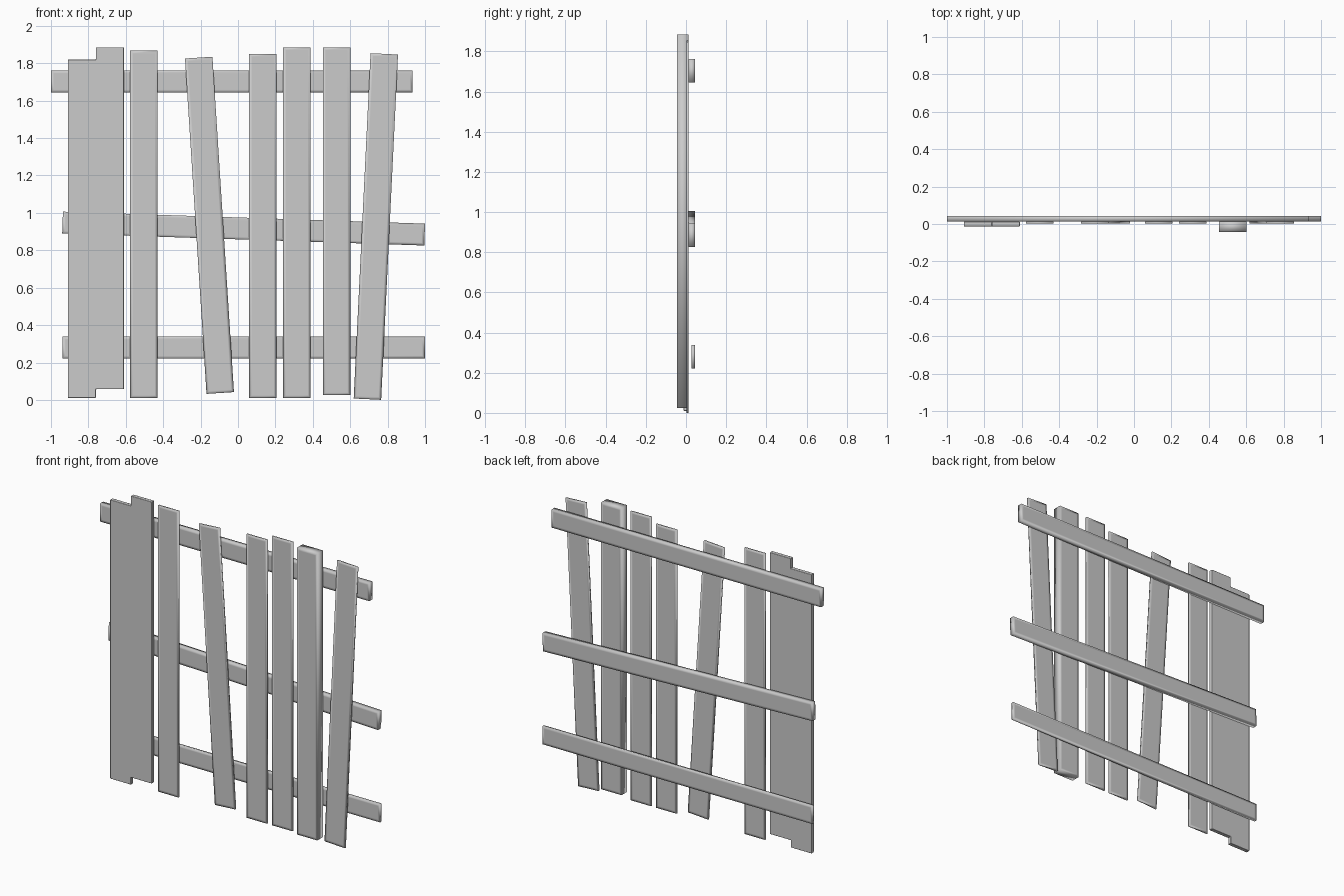
import bpy
import bmesh
from math import atan2
from mathutils import Matrix, Vector

cube = bpy.data.objects.get("Cube")
if cube:
    bpy.data.objects.remove(cube, do_unlink=True)

# One weathered grey for all the timber
GREY = (0.6, 0.6, 0.6, 1)
wood = bpy.data.materials.new("grey_wood")
wood.use_nodes = True
wood.diffuse_color = GREY
wood.node_tree.nodes["Principled BSDF"].inputs["Base Color"].default_value = GREY


def finish(name, bm):
    bmesh.ops.recalc_face_normals(bm, faces=bm.faces)
    for face in bm.faces:
        face.smooth = True
    mesh = bpy.data.meshes.new(name)
    bm.to_mesh(mesh)
    bm.free()
    mesh.materials.append(wood)
    obj = bpy.data.objects.new(name, mesh)
    bpy.context.collection.objects.link(obj)
    return obj


def board(name, start, end, width, front, back, rim=0.022):
    """Soft-edged board along a centre line in the xz plane."""
    a, b = Vector(start), Vector(end)
    mid, run = (a + b) / 2, b - a
    bm = bmesh.new()
    bmesh.ops.create_cube(bm, size=1)
    bm.normal_update()
    # Flat centre panels let the shading roll off only near the rim
    bmesh.ops.scale(bm, vec=(run.length, back - front, width), verts=bm.verts)
    broad = [f for f in bm.faces if abs(f.normal.y) > 0.9]
    bmesh.ops.inset_individual(bm, faces=broad, thickness=rim)
    place = (Matrix.Translation((mid.x, (front + back) / 2, mid.y))
             @ Matrix.Rotation(-atan2(run.y, run.x), 4, "Y"))
    bmesh.ops.transform(bm, matrix=place, verts=bm.verts)
    return finish(name, bm)


# Upright pickets: name, bottom centre, top centre, front depth
PICKETS = [
    ("picket_outer_right", (-0.503, 0.01), (-0.503, 1.867), 0.003),
    ("picket_leaning_centre", (-0.095, 0.037), (-0.21, 1.83), 0.003),
    ("picket_centre", (0.133, 0.01), (0.133, 1.85), 0.003),
    ("picket_inner_left", (0.315, 0.01), (0.315, 1.885), 0.003),
    ("picket_thick", (0.527, 0.025), (0.527, 1.885), -0.044),
    ("picket_leaning_left", (0.692, 0.004), (0.782, 1.85), 0.003),
]
for name, low, high, front in PICKETS:
    board(name, low, high, 0.147, front, 0.013)

# Rails across the back
board("rail_top", (-1, 1.703), (0.934, 1.703), 0.117, 0.013, 0.044)
board("rail_middle", (-0.938, 0.948), (0.998, 0.884), 0.117, 0.013, 0.044)
board("rail_bottom", (-0.938, 0.28), (1, 0.28), 0.117, 0.028, 0.044)

# Wide stepped panel of two joined boards
outline = [(-0.91, 0.01), (-0.76, 0.01), (-0.76, 0.057), (-0.61, 0.057),
           (-0.61, 1.885), (-0.76, 1.885), (-0.76, 1.82), (-0.91, 1.82)]
bm = bmesh.new()
base = bm.faces.new([bm.verts.new((x, -0.013, z)) for x, z in outline])
ext = bmesh.ops.extrude_face_region(bm, geom=[base])
bmesh.ops.translate(bm, vec=(0, 0.026, 0),
                    verts=[v for v in ext["geom"] if isinstance(v, bmesh.types.BMVert)])
panel = finish("wide_panel", bm)
bevel = panel.modifiers.new("worn_edges", "BEVEL")
bevel.width = 0.004
bevel.segments = 2
bevel.harden_normals = True
